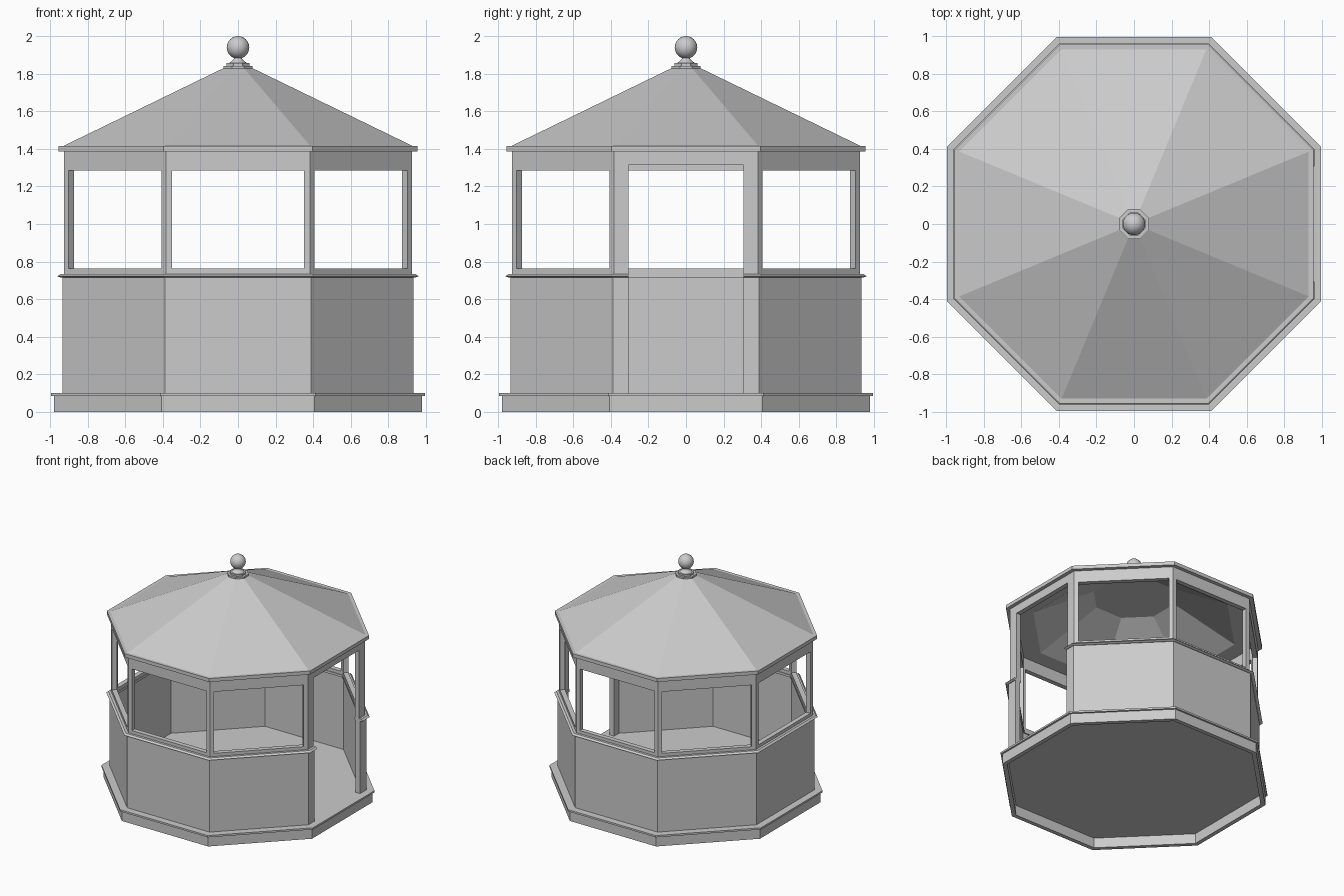
import bpy, bmesh
from math import pi, sin, cos, tan

cube = bpy.data.objects.get("Cube")
if cube:
    bpy.data.objects.remove(cube, do_unlink=True)

grey = bpy.data.materials.new("light_grey")
grey.use_nodes = True
colour = (0.6, 0.6, 0.6, 1)
grey.diffuse_color = colour
grey.node_tree.nodes["Principled BSDF"].inputs["Base Color"].default_value = colour

SIDES = 8
HALF = tan(pi / SIDES)
DOOR = 0            # side facing +x
DOOR_HALF = 0.305


def finish(name, bm):
    bmesh.ops.recalc_face_normals(bm, faces=bm.faces)
    mesh = bpy.data.meshes.new(name)
    bm.to_mesh(mesh)
    bm.free()
    mesh.materials.append(grey)
    obj = bpy.data.objects.new(name, mesh)
    bpy.context.collection.objects.link(obj)
    return obj


def turned(name, profile, sides=SIDES, ring=False):
    """Sweep (apothem, height) points round z; a ring closes on itself, otherwise ends are capped."""
    bm = bmesh.new()
    loops = []
    for r, z in profile:
        rad = r / cos(pi / sides)
        angles = [(i + 0.5) * 2 * pi / sides for i in range(sides)]
        loops.append([bm.verts.new((rad * cos(a), rad * sin(a), z)) for a in angles])
    pairs = list(zip(loops, loops[1:]))
    if ring:
        pairs.append((loops[-1], loops[0]))
    else:
        bm.faces.new(loops[0])
        bm.faces.new(loops[-1])
    for a, b in pairs:
        for i in range(sides):
            j = (i + 1) % sides
            bm.faces.new((a[i], a[j], b[j], b[i]))
    return finish(name, bm)


def strip(bm, side, profile, start=None, end=None):
    """Extrude a closed (apothem, height) profile along one side; None gives a mitred corner."""
    a = side * 2 * pi / SIDES
    ends = []
    for t, sign in ((start, -1), (end, 1)):
        loop = []
        for r, z in profile:
            s = sign * r * HALF if t is None else t
            loop.append(bm.verts.new((r * cos(a) - s * sin(a), r * sin(a) + s * cos(a), z)))
        ends.append(loop)
    a0, b0 = ends
    n = len(profile)
    bm.faces.new(a0)
    bm.faces.new(b0)
    for i in range(n):
        j = (i + 1) % n
        bm.faces.new((a0[i], a0[j], b0[j], b0[i]))


def box(inner, outer, low, high):
    return [(inner, low), (outer, low), (outer, high), (inner, high)]


def around(name, profile):
    """Run a profile round the building, broken at the doorway."""
    bm = bmesh.new()
    for side in range(SIDES):
        if side == DOOR:
            strip(bm, side, profile, None, -DOOR_HALF)
            strip(bm, side, profile, DOOR_HALF, None)
        else:
            strip(bm, side, profile)
    return finish(name, bm)


# Base: hollow skirt and overhanging floor
turned("base_skirt", box(0.945, 0.98, 0, 0.09), ring=True)
turned("floor", [(0.995, 0.085), (0.995, 0.1)])

# Lower walls, sill moulding and window bottom rail
around("lower_wall", box(0.89, 0.935, 0.1, 0.72))
around("sill", [(0.88, 0.715), (0.945, 0.715), (0.96, 0.722), (0.945, 0.735), (0.88, 0.735)])
around("window_rail", box(0.885, 0.925, 0.735, 0.762))

# Corner posts between the windows, wider jambs at the doorway
bm = bmesh.new()
post = box(0.885, 0.925, 0.762, 1.285)
for side in range(SIDES):
    edge = DOOR_HALF if side == DOOR else 0.35
    strip(bm, side, post, None, -edge)
    strip(bm, side, post, edge, None)
finish("posts", bm)

# Header over the windows, shallower over the door
bm = bmesh.new()
for side in range(SIDES):
    if side == DOOR:
        strip(bm, side, box(0.885, 0.925, 1.315, 1.39))
        jamb = box(0.885, 0.925, 1.285, 1.315)
        strip(bm, side, jamb, None, -DOOR_HALF)
        strip(bm, side, jamb, DOOR_HALF, None)
    else:
        strip(bm, side, box(0.885, 0.925, 1.285, 1.39))
finish("header", bm)

# Roof: eave fascia, pitched faces, soffit and raised ceiling
turned("roof", [(0.3, 1.66), (0.75, 1.385), (0.955, 1.385), (0.955, 1.415),
                (0.93, 1.415), (0.08, 1.828)])

# Finial: stepped octagonal cap, flared neck and ball
turned("finial_cap", [(0.078, 1.822), (0.078, 1.842), (0.06, 1.842), (0.06, 1.856)])
neck = turned("finial_neck", [(0.05, 1.855), (0.032, 1.868), (0.022, 1.88), (0.02, 1.9)], sides=24)
bm = bmesh.new()
bmesh.ops.create_uvsphere(bm, u_segments=32, v_segments=16, radius=0.06)
bmesh.ops.translate(bm, verts=bm.verts, vec=(0, 0, 1.94))
ball = finish("finial_ball", bm)
for obj in (neck, ball):
    for face in obj.data.polygons:
        face.use_smooth = len(face.vertices) < 5
